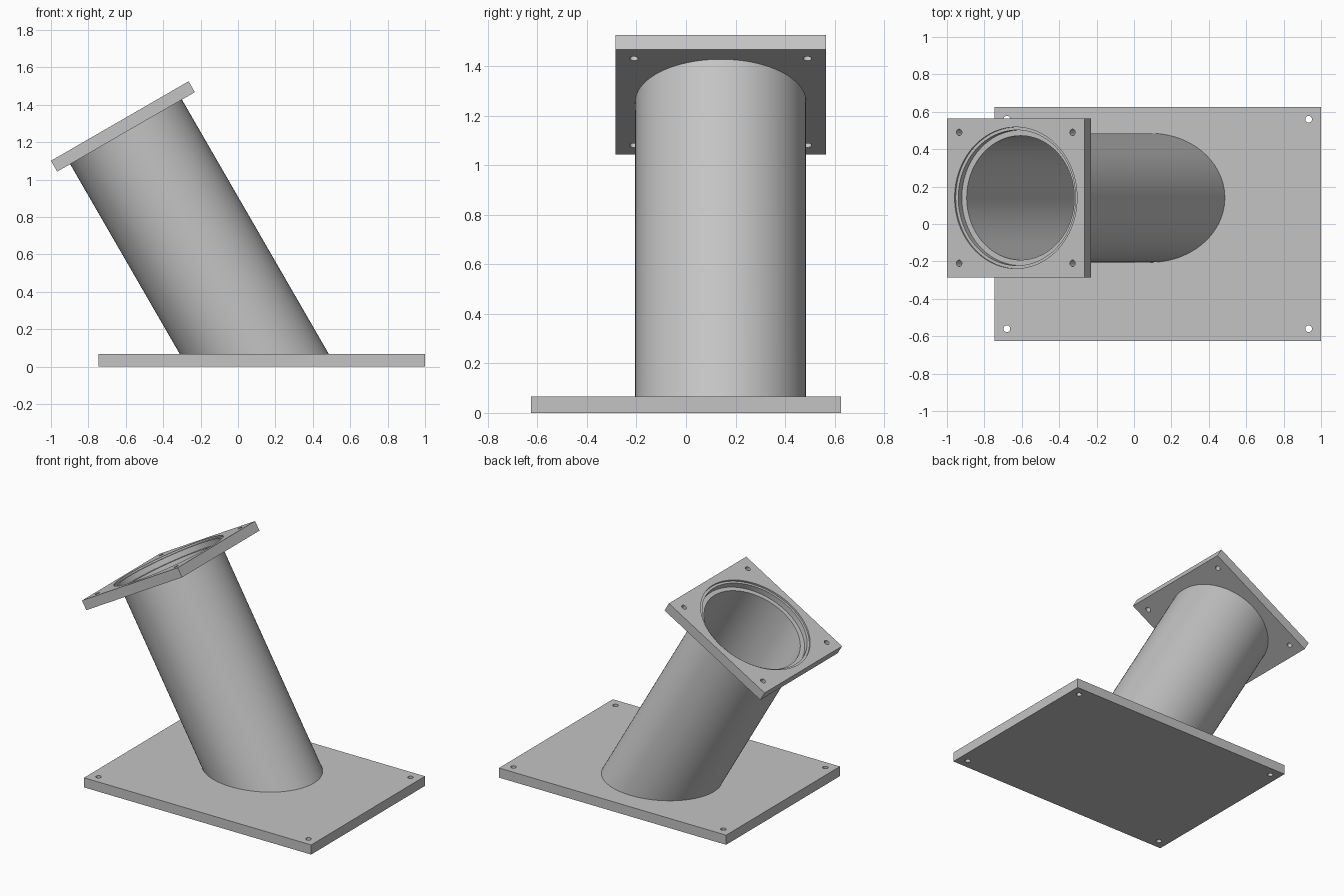
import bpy, bmesh, math
from mathutils import Matrix

if "Cube" in bpy.data.objects:
    bpy.data.objects.remove(bpy.data.objects["Cube"], do_unlink=True)

grey = bpy.data.materials.new("plain grey")
grey.use_nodes = True
COLOR = (0.55, 0.55, 0.55, 1)
grey.diffuse_color = COLOR
grey.node_tree.nodes["Principled BSDF"].inputs["Base Color"].default_value = COLOR

THICK = 0.067                       # thickness of both plates
TILT = math.radians(30)
SEGMENTS = 96
TOP = (-0.632, 0.14, 1.313)         # centre of the flange's outer face
FRAME = Matrix.Translation(TOP) @ Matrix.Rotation(-TILT, 4, 'Y')


def finish(name, bm, matrix):
    bmesh.ops.recalc_face_normals(bm, faces=bm.faces)
    mesh = bpy.data.meshes.new(name)
    bm.to_mesh(mesh)
    bm.free()
    mesh.materials.append(grey)
    obj = bpy.data.objects.new(name, mesh)
    bpy.context.collection.objects.link(obj)
    obj.matrix_world = matrix
    return obj


def box(name, size, centre, matrix):
    bm = bmesh.new()
    bmesh.ops.create_cube(bm, size=1, matrix=Matrix.Translation(centre) @ Matrix.Diagonal((*size, 1)))
    return finish(name, bm, matrix)


def activate(obj):
    bpy.ops.object.select_all(action='DESELECT')
    obj.select_set(True)
    bpy.context.view_layer.objects.active = obj


def drill(obj, x, y, radius, low, high, segments=24):
    """Cut one round hole between two local heights."""
    bm = bmesh.new()
    bmesh.ops.create_cone(bm, cap_ends=True, segments=segments, radius1=radius, radius2=radius,
                          depth=high - low, matrix=Matrix.Translation((x, y, (low + high) / 2)))
    cutter = finish("hole_cutter", bm, obj.matrix_world.copy())
    cutter.hide_render = True
    bpy.context.view_layer.update()
    cut = obj.modifiers.new("hole", 'BOOLEAN')
    cut.operation, cut.solver, cut.object = 'DIFFERENCE', 'EXACT', cutter
    activate(obj)
    bpy.ops.object.modifier_apply(modifier=cut.name)
    bpy.data.objects.remove(cutter, do_unlink=True)


def smooth(obj):
    activate(obj)
    bpy.ops.object.shade_smooth_by_angle(angle=math.radians(30))


# Base plate with four bolt holes
BASE_X = 0.127
base = box("base_plate", (1.746, 1.25, THICK), (0, 0, THICK / 2), Matrix.Translation((BASE_X, 0, 0)))
for sx in (-1, 1):
    for sy in (-1, 1):
        drill(base, sx * 0.807, sy * 0.56, 0.018, -0.05, 0.15)
smooth(base)

# Tilted square flange with bolt holes and a stepped bore
flange = box("top_flange", (0.85, 0.85, THICK), (0, 0, -THICK / 2), FRAME)
for sx in (-1, 1):
    for sy in (-1, 1):
        drill(flange, sx * 0.35, sy * 0.35, 0.017, -0.15, 0.05)
for radius, low in ((0.378, -0.012), (0.362, -0.05), (0.332, -0.15)):
    drill(flange, 0, 0, radius, low, 0.05, SEGMENTS)
smooth(flange)

# Slanted hollow tube, its lower end cut flush with the base plate
bm = bmesh.new()
rings = []
for radius, at_base in ((0.345, False), (0.345, True), (0.332, True), (0.332, False)):
    ring = []
    for i in range(SEGMENTS):
        a = 2 * math.pi * i / SEGMENTS
        x, y = radius * math.cos(a), radius * math.sin(a)
        z = (THICK - TOP[2] - x * math.sin(TILT)) / math.cos(TILT) if at_base else -THICK
        ring.append(bm.verts.new((x, y, z)))
    rings.append(ring)
for k in range(4):
    lower, upper = rings[k], rings[(k + 1) % 4]
    for i in range(SEGMENTS):
        j = (i + 1) % SEGMENTS
        bm.faces.new((lower[i], lower[j], upper[j], upper[i]))
smooth(finish("slanted_tube", bm, FRAME))
